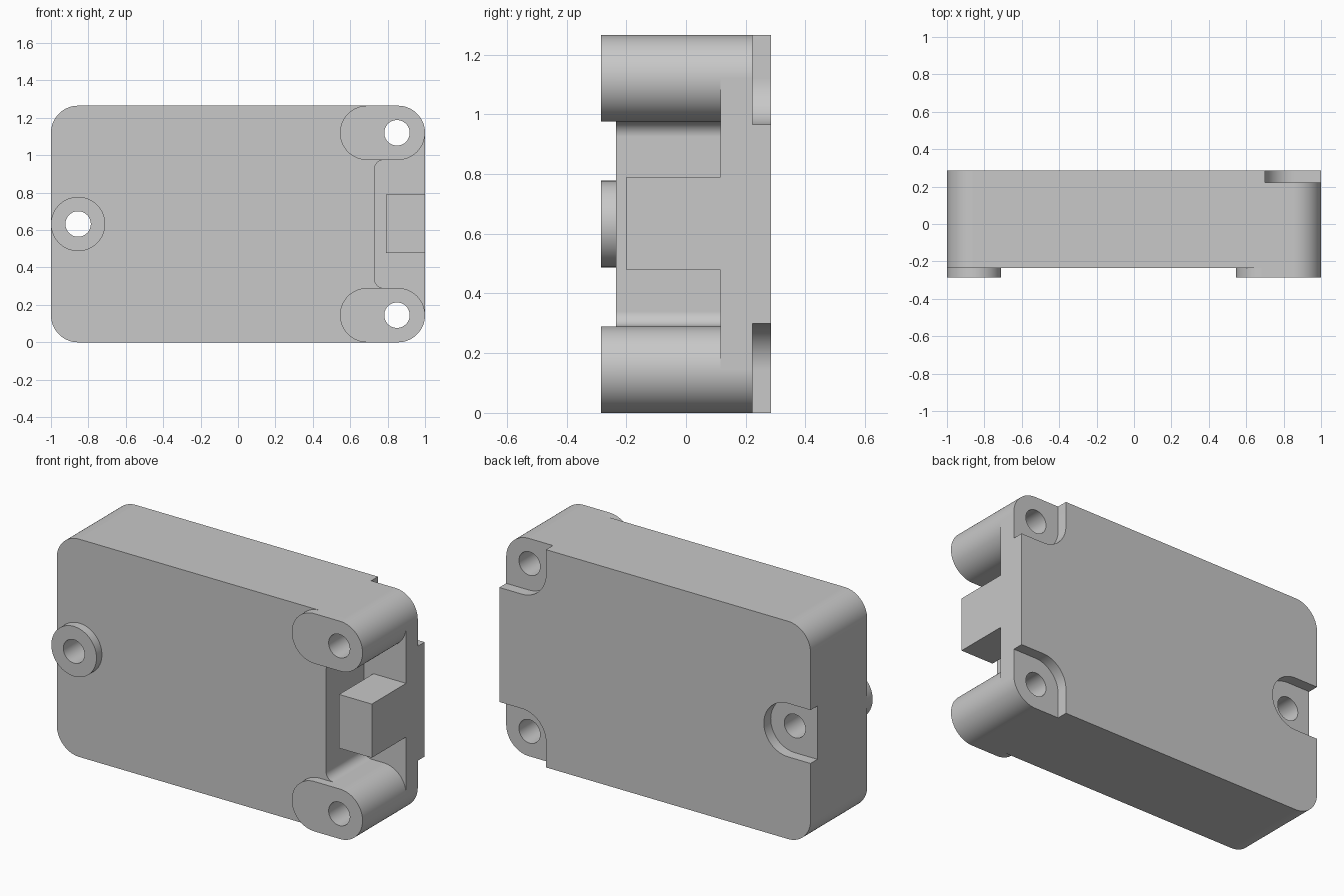
import bpy, bmesh, math

default = bpy.data.objects.get("Cube")
if default:
    bpy.data.objects.remove(default, do_unlink=True)

grey = bpy.data.materials.new("light grey")
grey.use_nodes = True
COLOUR = (0.58, 0.58, 0.58, 1)
grey.diffuse_color = COLOUR
grey.node_tree.nodes["Principled BSDF"].inputs["Base Color"].default_value = COLOUR

# Main dimensions
H = 1.265                 # body height
R = 0.145                 # boss and corner radius
POCKET_R = 0.155
HOLE_R = 0.068
FRONT, BOSS_FRONT, BACK = -0.235, -0.285, 0.285
LEDGE, POCKET_FLOOR = 0.115, 0.222
CX = 1 - R                # screw axis, in x
MID = H / 2
OUT = 1.2                 # cutters reach past the body


def arc(cx, cz, r, a0, a1):
    n = max(2, round(abs(a1 - a0) / 5))
    angles = [math.radians(a0 + (a1 - a0) * i / n) for i in range(n + 1)]
    return [(cx + r * math.cos(a), cz + r * math.sin(a)) for a in angles]


def prism(name, outline, y0, y1):
    """Extrude an (x, z) outline along y."""
    points = []
    for p in outline:
        if not points or math.dist(p, points[-1]) > 1e-5:
            points.append(p)
    if math.dist(points[0], points[-1]) < 1e-5:
        points.pop()
    bm = bmesh.new()
    face = bm.faces.new([bm.verts.new((x, y0, z)) for x, z in points])
    top = bmesh.ops.extrude_face_region(bm, geom=[face])
    verts = [g for g in top["geom"] if isinstance(g, bmesh.types.BMVert)]
    bmesh.ops.translate(bm, verts=verts, vec=(0, y1 - y0, 0))
    bmesh.ops.recalc_face_normals(bm, faces=bm.faces)
    mesh = bpy.data.meshes.new(name)
    bm.to_mesh(mesh)
    bm.free()
    mesh.materials.append(grey)
    obj = bpy.data.objects.new(name, mesh)
    bpy.context.collection.objects.link(obj)
    return obj


def activate(obj):
    bpy.ops.object.select_all(action="DESELECT")
    obj.select_set(True)
    bpy.context.view_layer.objects.active = obj


def cut(obj, cutters):
    activate(obj)
    for cutter in cutters:
        mod = obj.modifiers.new("cut", "BOOLEAN")
        mod.operation, mod.solver, mod.object = "DIFFERENCE", "EXACT", cutter
        bpy.ops.object.modifier_apply(modifier=mod.name)


def flip(outline):
    return [(x, H - z) for x, z in outline]


# Rounded case
body = prism("case_body",
             arc(CX, R, R, -90, 0) + arc(CX, H - R, R, 0, 90)
             + arc(-CX, H - R, R, 90, 180) + arc(-CX, R, R, 180, 270), FRONT, BACK)

# Raised screw bosses on the front
lower = arc(CX, R, R, -90, 90) + arc(0.69, R, R, 90, 270)
bosses = [prism("lower_left_boss", lower, BOSS_FRONT, FRONT),
          prism("upper_left_boss", flip(lower), BOSS_FRONT, FRONT),
          prism("right_boss", arc(-CX, MID, R, 0, 360), BOSS_FRONT, FRONT)]

# Connector recess wrapping round the ends of the two bosses
fillet = 0.05
half = (arc(0.73 + fillet, 2 * R + fillet, fillet, 180, 270)
        + arc(CX, R, R, 90, 0) + [(OUT, R)])
recess = prism("recess_cutter", half + flip(half)[::-1], -0.5, LEDGE)

# Screw pockets on the back
corner = arc(CX, R, POCKET_R, 90, 0) + [(CX + POCKET_R, R)]
corner = ([(CX - POCKET_R, -0.2)] + arc(CX, R, POCKET_R, 180, 90)
          + [(OUT, R + POCKET_R), (OUT, -0.2)])
slot = ([(-OUT, MID - POCKET_R)] + arc(-CX, MID, POCKET_R, -90, 90)
        + [(-OUT, MID + POCKET_R)])
pockets = [prism("pocket_cutter", o, POCKET_FLOOR, 0.5)
           for o in (corner, flip(corner), slot)]

# Screw holes right through
holes = [prism("hole_cutter", arc(x, z, HOLE_R, 0, 360), -0.5, 0.5)
         for x, z in ((CX - 0.005, R), (CX - 0.005, H - R), (-CX, MID))]

cut(body, [recess] + pockets + holes)
for boss, hole in zip(bosses, holes):
    cut(boss, [hole])
for helper in [recess] + pockets + holes:
    bpy.data.objects.remove(helper, do_unlink=True)

# Connector block standing in the recess
block = prism("connector_block",
              [(0.79, 0.478), (1, 0.478), (1, 0.79), (0.79, 0.79)], -0.2, LEDGE)

for obj in [body, block] + bosses:
    activate(obj)
    bpy.ops.object.shade_smooth_by_angle(angle=math.radians(30))
    mod = obj.modifiers.new("even shading", "WEIGHTED_NORMAL")
    mod.keep_sharp = True
